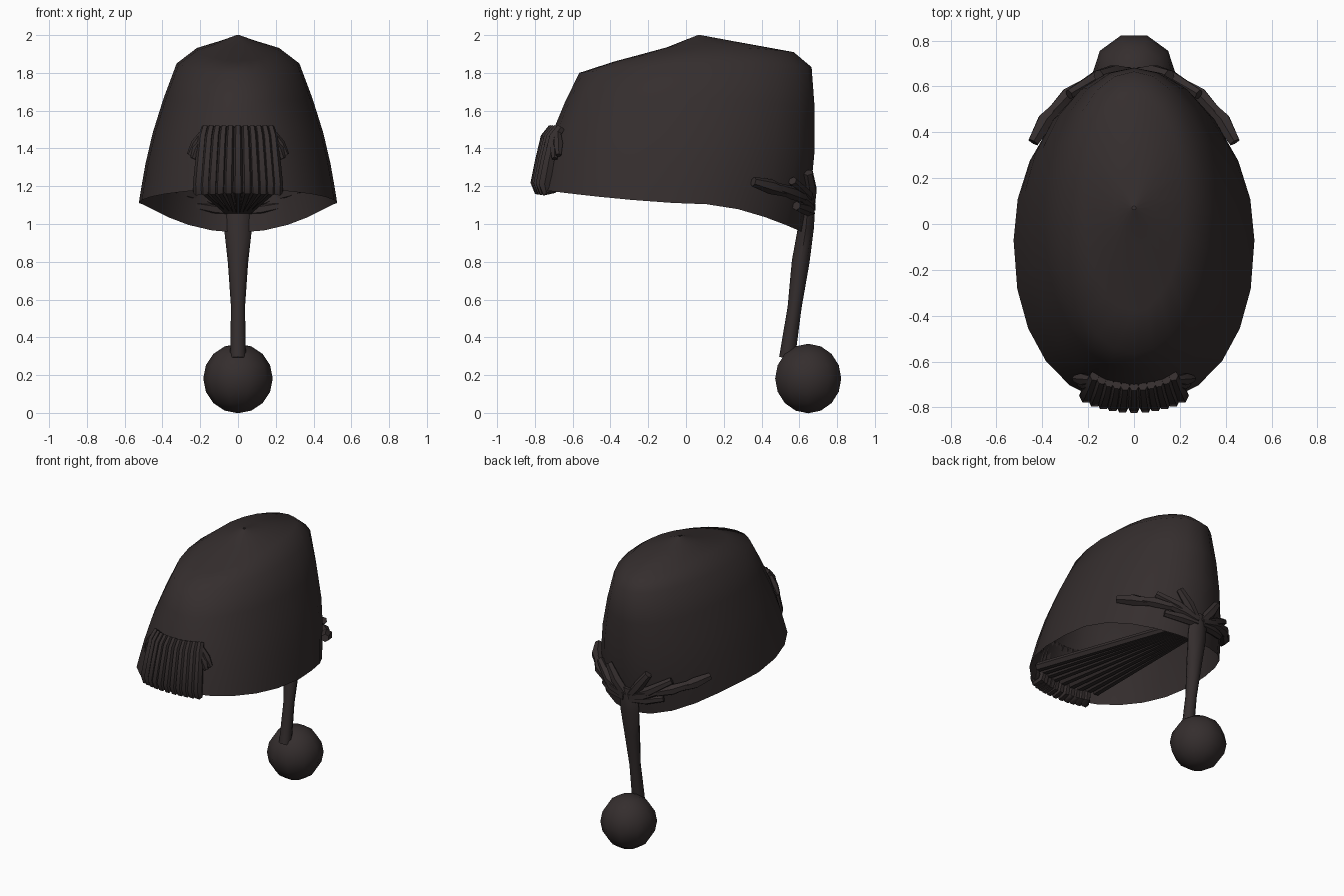
import bpy, bmesh, math
from mathutils import Vector, Matrix

if "Cube" in bpy.data.objects:
    bpy.data.objects.remove(bpy.data.objects["Cube"])

# One dark brown cloth colour
cloth = bpy.data.materials.new("dark_brown_cloth")
cloth.diffuse_color = (0.035, 0.027, 0.027, 1)
cloth.use_nodes = True
cloth.node_tree.nodes["Principled BSDF"].inputs["Base Color"].default_value = cloth.diffuse_color


def make_object(name, bm, angle):
    bmesh.ops.recalc_face_normals(bm, faces=bm.faces)
    mesh = bpy.data.meshes.new(name)
    bm.to_mesh(mesh)
    bm.free()
    mesh.materials.append(cloth)
    mesh.shade_smooth()
    mesh.set_sharp_from_angle(angle=math.radians(angle))
    obj = bpy.data.objects.new(name, mesh)
    bpy.context.collection.objects.link(obj)
    return obj


def bridge(bm, rings):
    for a, b in zip(rings, rings[1:]):
        n = len(a)
        for i in range(n):
            bm.faces.new((a[i], a[(i + 1) % n], b[(i + 1) % n], b[i]))


def tube(bm, points, radii, ref, sides=6):
    """Capped tube; radii are (along ref, across ref) per point."""
    pts = [Vector(p) for p in points]
    rings = []
    for i, p in enumerate(pts):
        t = (pts[min(i + 1, len(pts) - 1)] - pts[max(i - 1, 0)]).normalized()
        u = Vector(ref)
        u = (u - t * u.dot(t)).normalized()
        v = t.cross(u)
        a, b = radii[i]
        rings.append([bm.verts.new(p + u * a * math.cos(k * math.tau / sides)
                                   + v * b * math.sin(k * math.tau / sides))
                      for k in range(sides)])
    bridge(bm, rings)
    bm.faces.new(rings[0])
    bm.faces.new(rings[-1])


def rim_z(y):
    if y < 0.1:
        return 1.105 + 0.08 * ((0.1 - y) / 0.9) ** 1.5
    return 1.105 - 0.15 * ((y - 0.1) / 0.52) ** 1.6


def wall(deg, t, off=0.0):
    """Point on the cap wall: t = 0 at the rim, 1 at the shoulder."""
    a = math.radians(deg)
    c, s = math.cos(a), math.sin(a)
    p = 0.9 if s < 0 else 1.0
    x = 0.525 * math.copysign(abs(c) ** p, c)
    y = -0.07 + (0.69 * s if s > 0 else -0.72 * abs(s) ** p)
    low = Vector((x, y, rim_z(y)))
    top = Vector((0.325 * c, 0.05 + 0.615 * s, 1.85 + 0.015 * s - 0.035 * s * s))
    bulge = (0.027 + 0.012 * max(s, 0)) * math.sin(math.pi * t) + off
    return low.lerp(top, t) + Vector((c, s, 0)) * bulge


# Cap: open sheet from the slanted rim up to the low pointed crown
bm = bmesh.new()
N = 24
rings = [[bm.verts.new(wall(i * 360 / N, t)) for i in range(N)]
         for t in (0, 0.09, 0.28, 0.5, 0.75, 1)]
for cy, rx, ry, z, tilt, drop in ((0.095, 0.22, 0.475, 1.93, 0.025, 0.045),
                                  (0.07, 0.085, 0.18, 1.97, 0.018, 0.02),
                                  (0.07, 0.008, 0.008, 2.0, 0, 0)):
    ring = []
    for i in range(N):
        c, s = math.cos(i * math.tau / N), math.sin(i * math.tau / N)
        ring.append(bm.verts.new((rx * c, cy + ry * s, z + tilt * s - drop * s * s)))
    rings.append(ring)
bridge(bm, rings)
make_object("cap", bm, 80)

# Front pleats folded under the rim
bm = bmesh.new()
for i in range(11):
    a = -90 + 21 * (i - 5) / 5
    path = ((0.53, 0.01), (0.45, 0.028), (0.25, 0.018), (0.05, 0.01), (-0.015, -0.003), (0.0, -0.045), (0.14, -0.05))
    tube(bm, [wall(a, t, o) for t, o in path],
         [(0.021, 0.025), (0.024, 0.03), (0.027, 0.032), (0.030, 0.035), (0.029, 0.022), (0.026, 0.022), (0.022, 0.02)],
         (1, 0, 0))
make_object("front_pleats", bm, 45)

# Small loose folds on both sides of the pleats
bm = bmesh.new()
for side in (-1, 1):
    for t0, t1, d in ((0.48, 0.30, 29), (0.42, 0.27, 26)):
        p, q = wall(-90 + side * 22, t0, 0.02), wall(-90 + side * d, t1, 0.015)
        tube(bm, [p, p.lerp(q, 0.5), q], [(0.018, 0.018), (0.028, 0.028), (0.016, 0.016)], (0, 0, 1))
make_object("pleat_side_folds", bm, 45)

# Strands inside the cap running from the pleats to the knot at the back
bm = bmesh.new()
for i in range(9):
    k = (i - 4) / 4
    start = wall(-90 + 28 * k, 0.11, -0.03)
    tube(bm, [start, (0.06 * k, 0.63, 1.075)], [(0.032, 0.03), (0.016, 0.025)], (1, 0, 0))
make_object("inner_strands", bm, 45)

# Tied folds spreading from the knot along the back of the cap
bm = bmesh.new()
folds = (((88, 0.15, 0.015), (66, 0.20, 0.02), (0.03, 0.034, 0.025)),
         ((68, 0.19, 0.02), (47, 0.20, 0.025), (0.026, 0.036, 0.026)),
         ((53, 0.19, 0.02), (34, 0.20, 0.025), (0.026, 0.04, 0.026)),
         ((88, 0.15, 0.015), (57, 0.27, 0.02), (0.026, 0.034, 0.024)),
         ((88, 0.15, 0.01), (72, 0.35, 0.012), (0.03, 0.036, 0.026)),
         ((88, 0.13, 0.015), (64, 0.13, 0.015), (0.03, 0.032, 0.024)))
for side in (-1, 1):
    for (a0, t0, o0), (a1, t1, o1), r in folds:
        pts = [wall(a0, t0, o0), wall((a0 + a1) / 2, (t0 + t1) / 2, max(o0, o1)), wall(a1, t1, o1)]
        pts = [(p.x * side, p.y, p.z) for p in pts]
        tube(bm, pts, [(v, v) for v in r], (0, 0, 1))
make_object("back_folds", bm, 45)

# Hanging tail
bm = bmesh.new()
tube(bm, [(0, 0.645, 1.14), (0, 0.642, 1.06), (0, 0.635, 0.98), (0, 0.607, 0.8), (0, 0.575, 0.56), (0, 0.535, 0.29)],
     [(0.045, 0.03), (0.07, 0.04), (0.074, 0.042), (0.054, 0.047), (0.037, 0.037), (0.042, 0.042)], (1, 0, 0), 8)
make_object("tail", bm, 60)

# Pompom
bm = bmesh.new()
bmesh.ops.create_uvsphere(bm, u_segments=10, v_segments=8, radius=0.184)
bmesh.ops.rotate(bm, verts=bm.verts, matrix=Matrix.Rotation(math.radians(18), 3, 'Z'))
bmesh.ops.translate(bm, verts=bm.verts, vec=(0, 0.647, 0.182))
make_object("pompom", bm, 80)
